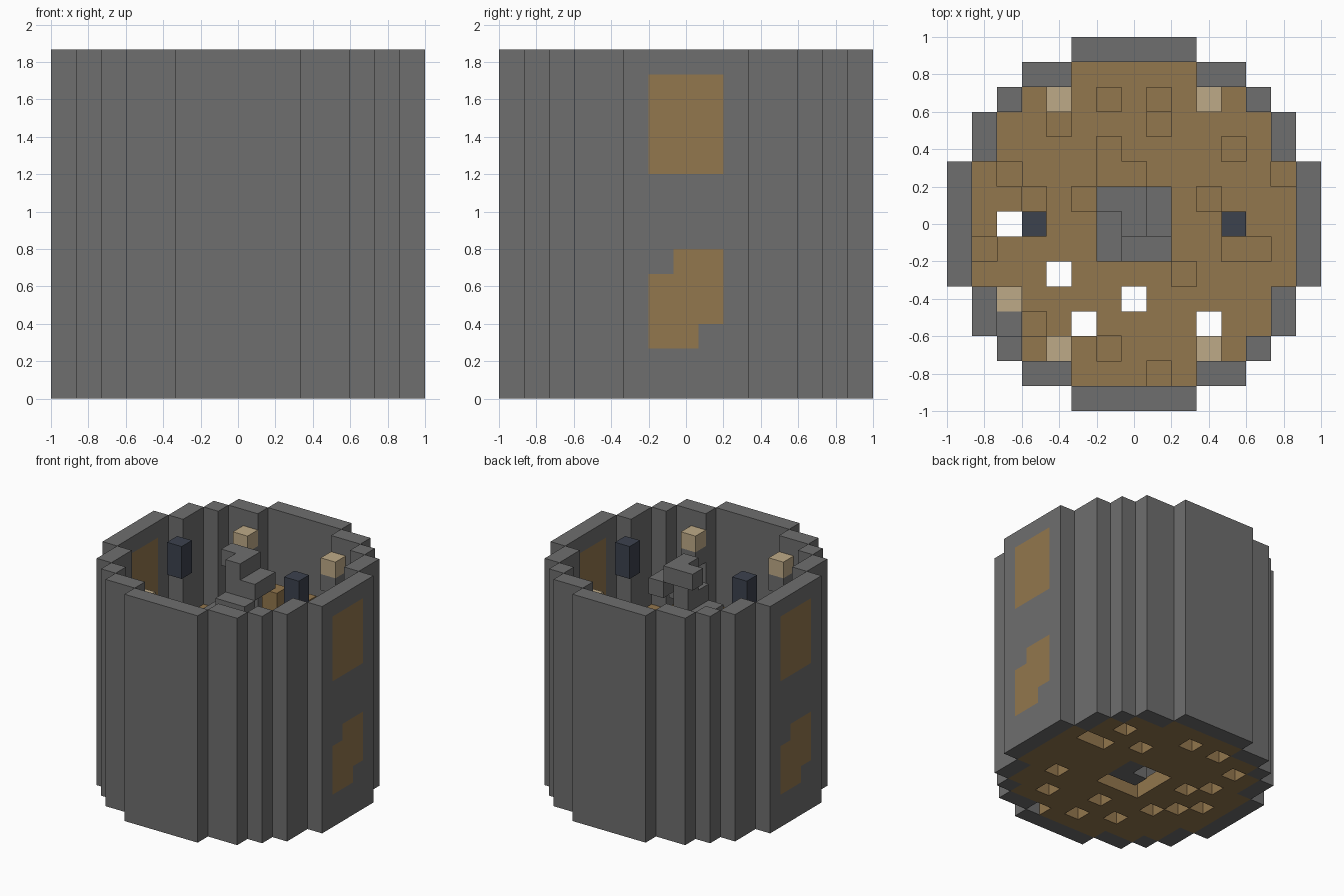
import bpy
import bmesh
from mathutils import Vector

cube = bpy.data.objects.get("Cube")
if cube:
    bpy.data.objects.remove(cube)

U = 2 / 15          # edge of one building block
STOREY = 7          # blocks per storey
HEIGHT = 2 * STOREY


def material(name, rgb):
    mat = bpy.data.materials.new(name)
    mat.use_nodes = True
    mat.diffuse_color = (*rgb, 1)
    mat.node_tree.nodes["Principled BSDF"].inputs["Base Color"].default_value = (*rgb, 1)
    return mat


STONE = material("stone_grey", (0.156, 0.156, 0.156))
WOOD = material("wood_brown", (0.29, 0.184, 0.075))
FLAME = material("pale_tan", (0.515, 0.402, 0.242))
LAMP = material("dark_slate", (0.045, 0.054, 0.076))

AXES = [Vector(v) for v in ((1, 0, 0), (0, 1, 0), (0, 0, 1))]


def blocks(name, cells, mat):
    """Join grid cells into one mesh holding only its outer faces."""
    cells = set(cells)
    bm = bmesh.new()
    for cell in cells:
        centre = Vector(cell) + Vector((0, 0, 0.5))
        for i in range(3):
            for sign in (1, -1):
                n = AXES[i] * sign
                if tuple(int(c) for c in Vector(cell) + n) in cells:
                    continue
                a, b = AXES[(i + 1) % 3] / 2, AXES[(i + 2) % 3] * sign / 2
                mid = centre + n / 2
                corners = (mid - a - b, mid + a - b, mid + a + b, mid - a + b)
                bm.faces.new([bm.verts.new(c * U) for c in corners])
    bmesh.ops.remove_doubles(bm, verts=bm.verts, dist=0.001)
    bmesh.ops.dissolve_limit(bm, angle_limit=0.01, verts=bm.verts, edges=bm.edges)
    mesh = bpy.data.meshes.new(name)
    bm.to_mesh(mesh)
    bm.free()
    mesh.materials.append(mat)
    obj = bpy.data.objects.new(name, mesh)
    bpy.context.collection.objects.link(obj)
    return obj


# Stepped round plan: wall ring and the floor area inside it
quarter = [(7, 0), (7, 1), (7, 2), (6, 3), (6, 4), (5, 5), (4, 6), (3, 6),
           (2, 7), (1, 7), (0, 7)]
ring = {(x * sx, y * sy) for x, y in quarter for sx in (1, -1) for sy in (1, -1)}
reach = {}
for x, y in ring:
    reach[y] = min(abs(x), reach.get(y, 99))
inside = {(x, y) for y in range(-6, 7) for x in range(-6, 7)
          if (x, y) not in ring and abs(x) < max(abs(p) for p, q in ring if q == y)}

# Wooden window panels, the opposite side turned half round
pane = set()
for y in (-1, 0, 1):
    pane |= {(7, y, z) for z in range(9, 13)}
    pane |= {(7, y, z) for z in range(3 if y == 1 else 2, 5 if y == -1 else 6)}
blocks("right_window_panels", {(-x, -y, z) for x, y, z in pane}, WOOD)
blocks("left_window_panels", pane, WOOD)
panels = pane | {(-x, -y, z) for x, y, z in pane}

blocks("tower_wall", {(x, y, z) for x, y in ring for z in range(HEIGHT)} - panels, STONE)

# Worn plank floors with an open stairwell
stairwell = {(x, y) for x in (-1, 0, 1) for y in (-1, 0, 1)}
through = {(-5, 0), (-3, -2), (0, -3), (-2, -4), (3, -4)}
lower_gaps = {(4, 4), (0, 5), (2, 3), (4, 2), (5, 2), (-2, 5), (4, -2), (-4, 4),
              (-3, 1), (-4, 2), (2, -6), (0, -5), (-4, -1)}
upper_gaps = {(-3, 4), (1, 4), (-1, 3), (4, 3), (-5, 2), (6, 2), (-1, 2), (0, 2),
              (-4, 1), (3, 1), (-2, 1), (-6, -1), (4, -1), (5, -1), (2, -2),
              (-4, -4), (-1, -5), (1, -6)}
for name, gaps, z in (("lower_floor", lower_gaps, 0), ("upper_floor", upper_gaps, STOREY)):
    blocks(name, {(x, y, z) for x, y in inside - stairwell - through - gaps}, WOOD)

# Spiral stair: a central post with pairs of steps winding down
turns = [((-1, 1), (0, 1)), ((1, 1), (1, 0)), ((1, -1), (0, -1)), ((-1, -1), (-1, 0))]
stair = {(0, 0, z) for z in range(HEIGHT)}
for k in range(HEIGHT):
    stair |= {(x, y, HEIGHT - 1 - k) for x, y in turns[k % 4]}
blocks("spiral_stair", stair, STONE)

# Torches and hanging lamps on both storeys
for storey, base in (("lower", 0), ("upper", STOREY)):
    spots = [(x, y) for x in (-3, 3) for y in (-5, 5)]
    blocks(storey + "_torch_brackets", {(x, y, base + 4) for x, y in spots}, STONE)
    blocks(storey + "_torch_flames", {(x, y, base + 5) for x, y in spots}, FLAME)
    blocks(storey + "_lamps", {(x, 0, base + z) for x in (-4, 4) for z in (5, 6)}, LAMP)

# Furniture on the upper floor
blocks("wooden_stools", {(x, 5, z) for x in (-1, 1) for z in (8, 9)}, WOOD)
blocks("stone_bench", {(-5, -4, 8)}, STONE)
blocks("pale_box", {(-5, -3, 8)}, FLAME)
